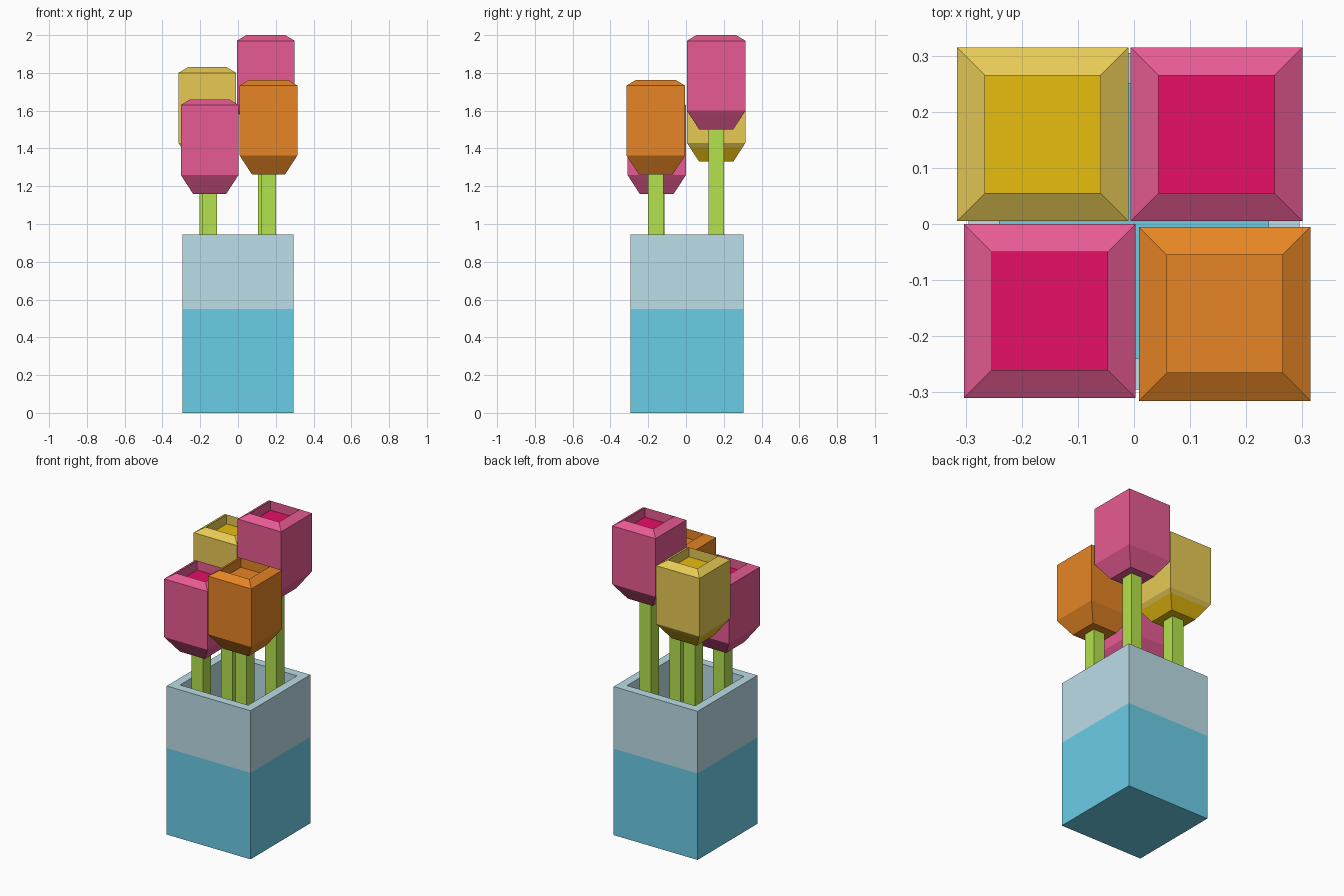
import bpy, bmesh

if "Cube" in bpy.data.objects:
    bpy.data.objects.remove(bpy.data.objects["Cube"])


def material(name, hex_code):
    def linear(c):
        return c / 12.92 if c <= 0.04045 else ((c + 0.055) / 1.055) ** 2.4
    rgb = [linear(int(hex_code[i:i + 2], 16) / 255) for i in (0, 2, 4)]
    mat = bpy.data.materials.new(name)
    mat.diffuse_color = (*rgb, 1)
    mat.use_nodes = True
    mat.node_tree.nodes["Principled BSDF"].inputs["Base Color"].default_value = mat.diffuse_color
    return mat


glass = material("pale glass", "BBDDE7")
water = material("blue water", "6CCFE9")
green = material("stem green", "B3E24D")
pink = material("pink", "E75B93")
magenta = material("magenta", "E70E65")
yellow = material("soft yellow", "E7CA55")
gold = material("deep yellow", "E7BD0E")
orange = material("orange", "E68525")


def square_loft(name, center, size, rings, mats):
    """Stack rectangular rings (inset, z); mats = bottom cap, each band, top cap."""
    slots = list(dict.fromkeys(mats))
    bm = bmesh.new()
    loops = []
    for inset, z in rings:
        hx, hy = size[0] / 2 - inset, size[1] / 2 - inset
        loops.append([bm.verts.new((sx * hx, sy * hy, z))
                      for sx, sy in ((-1, -1), (1, -1), (1, 1), (-1, 1))])
    bm.faces.new(loops[0][::-1]).material_index = slots.index(mats[0])
    for low, high, mat in zip(loops, loops[1:], mats[1:]):
        for i in range(4):
            j = (i + 1) % 4
            face = bm.faces.new((low[i], low[j], high[j], high[i]))
            face.material_index = slots.index(mat)
    bm.faces.new(loops[-1]).material_index = slots.index(mats[-1])
    mesh = bpy.data.meshes.new(name)
    bm.to_mesh(mesh)
    bm.free()
    for mat in slots:
        mesh.materials.append(mat)
    obj = bpy.data.objects.new(name, mesh)
    obj.location = center
    bpy.context.collection.objects.link(obj)
    return obj


# Square vase: water below, clear glass above, hollow top
square_loft("vase", (0, 0.005, 0), (0.59, 0.60),
            [(0, 0), (0, 0.55), (0, 0.945), (0.055, 0.945), (0.055, 0.55)],
            [water, water, glass, glass, glass, water])

# Blooms: tapered base, straight sides, chamfered rim and sunken centre
bloom_rings = [(0.065, 0), (0.016, 0.075), (0, 0.10), (0, 0.47),
               (0.05, 0.50), (0.05, 0.44)]
flowers = [
    ("yellow_flower", -0.1625, 0.16, 1.33, yellow, gold, gold),
    ("tall_pink_flower", 0.147, 0.16, 1.50, pink, pink, magenta),
    ("short_pink_flower", -0.15, -0.155, 1.16, pink, pink, magenta),
    ("orange_flower", 0.1615, -0.16, 1.263, orange, orange, orange),
]
for name, x, y, z, petal, base, centre in flowers:
    square_loft(name, (x, y, z), (0.306, 0.31), bloom_rings,
                [base, base, petal, petal, petal, petal, centre])
    # Stem from the water up to the bloom
    square_loft(name.replace("flower", "stem"), (x, y, 0), (0.08, 0.08),
                [(0, 0.5), (0, z + 0.01)], [green] * 3)
